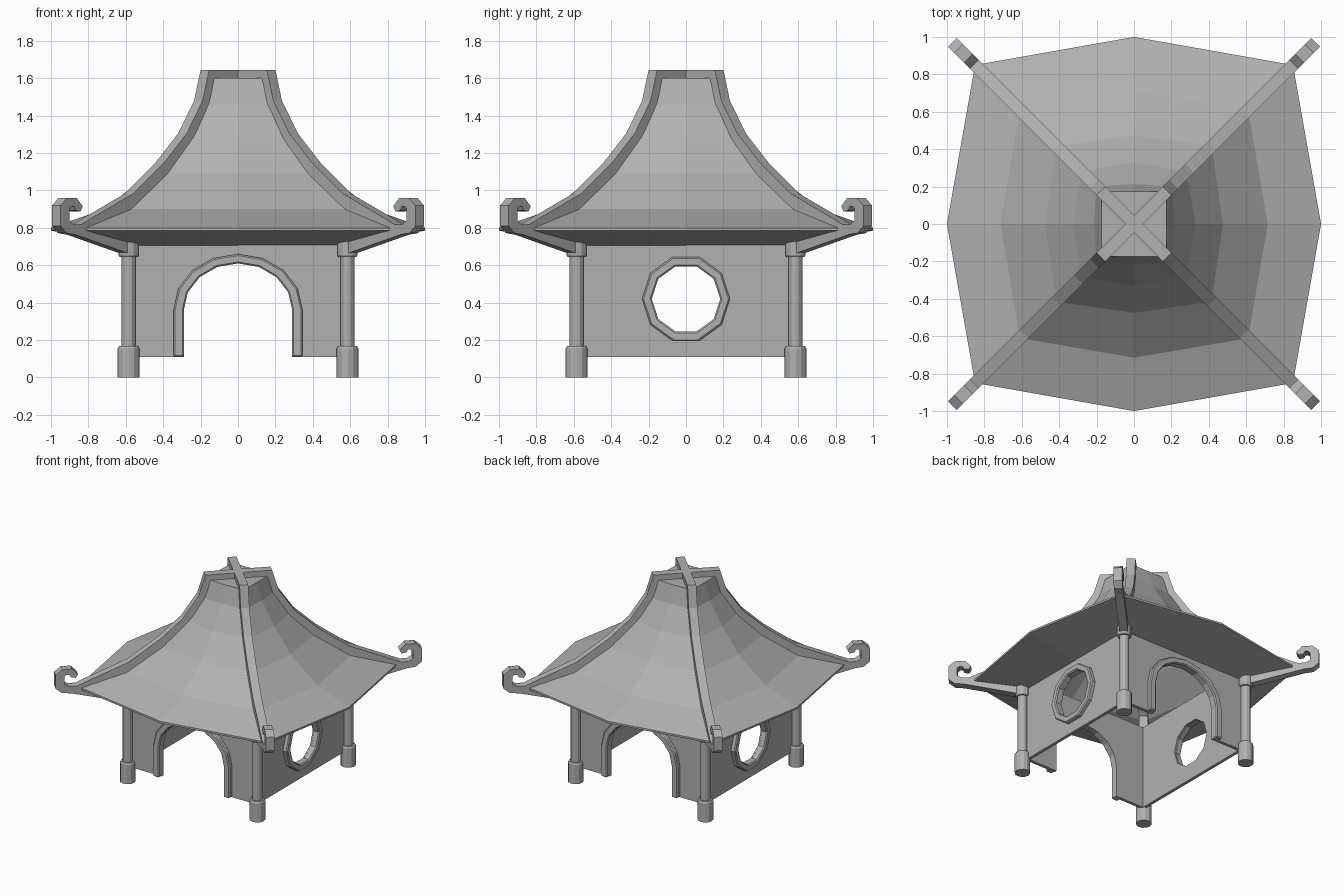
import bpy, bmesh
from math import sin, cos, pi, radians
from mathutils import Matrix, Vector

if "Cube" in bpy.data.objects:
    bpy.data.objects.remove(bpy.data.objects["Cube"])

stone = bpy.data.materials.new("dark_grey")
stone.diffuse_color = (.44, .44, .44, 1)
stone.use_nodes = True
stone.node_tree.nodes["Principled BSDF"].inputs["Base Color"].default_value = stone.diffuse_color


def finish(bm, name):
    bmesh.ops.recalc_face_normals(bm, faces=bm.faces)
    me = bpy.data.meshes.new(name)
    bm.to_mesh(me)
    bm.free()
    me.materials.append(stone)
    ob = bpy.data.objects.new(name, me)
    bpy.context.collection.objects.link(ob)
    return ob


def plate(name, loops, y0, y1, angle, bevel=0):
    """Fill closed x-z outlines (extra loops are holes), thicken y0..y1, turn about z."""
    bm = bmesh.new()
    for loop in loops:
        vs = [bm.verts.new((x, y0, z)) for x, z in loop]
        for a, b in zip(vs, vs[1:] + vs[:1]):
            bm.edges.new((a, b))
    bmesh.ops.triangle_fill(bm, use_beauty=True, edges=bm.edges[:], normal=Vector((0, -1, 0)))
    ext = bmesh.ops.extrude_face_region(bm, geom=bm.faces[:])
    moved = [g for g in ext["geom"] if isinstance(g, bmesh.types.BMVert)]
    bmesh.ops.translate(bm, verts=moved, vec=(0, y1 - y0, 0))
    # merge the fill triangles back into flat faces
    bmesh.ops.dissolve_limit(bm, angle_limit=0.01, verts=bm.verts[:], edges=bm.edges[:])
    bmesh.ops.rotate(bm, verts=bm.verts[:], cent=(0, 0, 0), matrix=Matrix.Rotation(angle, 3, 'Z'))
    ob = finish(bm, name)
    if bevel:
        mod = ob.modifiers.new("chamfer", 'BEVEL')
        mod.width, mod.segments = bevel, 1
        mod.limit_method, mod.angle_limit = 'ANGLE', radians(60)
    return ob


def rings(name, loops, cap_first=False, cap_last=False):
    """Skin a stack of closed loops."""
    bm = bmesh.new()
    rows = [[bm.verts.new(p) for p in loop] for loop in loops]
    n = len(rows[0])
    for a, b in zip(rows, rows[1:]):
        for i in range(n):
            j = (i + 1) % n
            bm.faces.new((a[i], a[j], b[j], b[i]))
    if cap_first:
        bm.faces.new(rows[0])
    if cap_last:
        bm.faces.new(rows[-1])
    return finish(bm, name)


# Columns with base and capital
P = 0.585
col = [(.058, 0), (.058, .155), (.051, .167), (.037, .167), (.037, .645),
       (.049, .645), (.054, .655), (.054, .73)]
for sx, sy, tag in ((-1, -1, "front_left"), (1, -1, "front_right"),
                    (-1, 1, "back_left"), (1, 1, "back_right")):
    rings("column_" + tag,
          [[(sx * P + r * cos(i * pi / 6), sy * P + r * sin(i * pi / 6), z) for i in range(12)]
           for r, z in col], True, True)


# Opening outlines
def arch(w, top):
    pts = [(w * cos(i * pi / 8), .36 + (top - .36) * sin(i * pi / 8)) for i in range(9)]
    return [(w, .11)] + pts + [(-w, .11)]


def decagon(r):
    return [(r * cos(i * pi / 5), .42 + r * sin(i * pi / 5)) for i in range(10)]


# Walls and raised frames: arches front and back, round windows on the sides
W = .57
for angle, tag in ((0, "front"), (pi, "back")):
    plate("wall_" + tag, [arch(.29, .61) + [(-W, .11), (-W, .79), (W, .79), (W, .11)]],
          -W, -.545, angle)
    plate("arch_frame_" + tag, [arch(.345, .66) + arch(.29, .61)[::-1]], -.605, -.55, angle, .008)
for angle, tag in ((pi / 2, "right"), (-pi / 2, "left")):
    plate("wall_" + tag, [[(-W, .11), (W, .11), (W, .79), (-W, .79)], decagon(.185)],
          -W, -.545, angle)
    plate("window_frame_" + tag, [decagon(.235), decagon(.183)], -.605, -.55, angle, .008)


# Curved roof: each ring has corner and bowed mid-side points
def roof_ring(c, m, z):
    return [(c, c, z), (0, m, z), (-c, c, z), (-m, 0, z),
            (-c, -c, z), (0, -m, z), (c, -c, z), (m, 0, z)]


rings("roof", [roof_ring(*p) for p in (
    (.56, .56, .705), (.85, 1.0, .785), (.85, 1.0, .80), (.61, .715, .90), (.415, .475, 1.09),
    (.28, .33, 1.28), (.20, .215, 1.46), (.172, .175, 1.60))], cap_last=True)

# Crossing ridge beams with curled ends, profile in per-axis distance from centre
ridge = [(.177, 1.645), (.212, 1.48), (.297, 1.305), (.417, 1.15), (.587, .98), (.80, .855),
         (.86, .818), (.90, .818), (.925, .838), (.925, .90), (.915, .915), (.898, .915),
         (.89, .893), (.865, .887), (.853, .915), (.885, .96), (.937, .96), (.971, .92),
         (.971, .81), (.94, .772), (.89, .763), (.585, .655), (.56, .90), (.375, 1.06),
         (.25, 1.26), (.165, 1.45), (.13, 1.58)]
half = [(u * 2 ** .5, z) for u, z in ridge]
for angle, tag in ((radians(45), "a"), (radians(-45), "b")):
    plate("ridge_beam_" + tag, [half + [(-x, z) for x, z in reversed(half)]], -.0325, .0325, angle)
